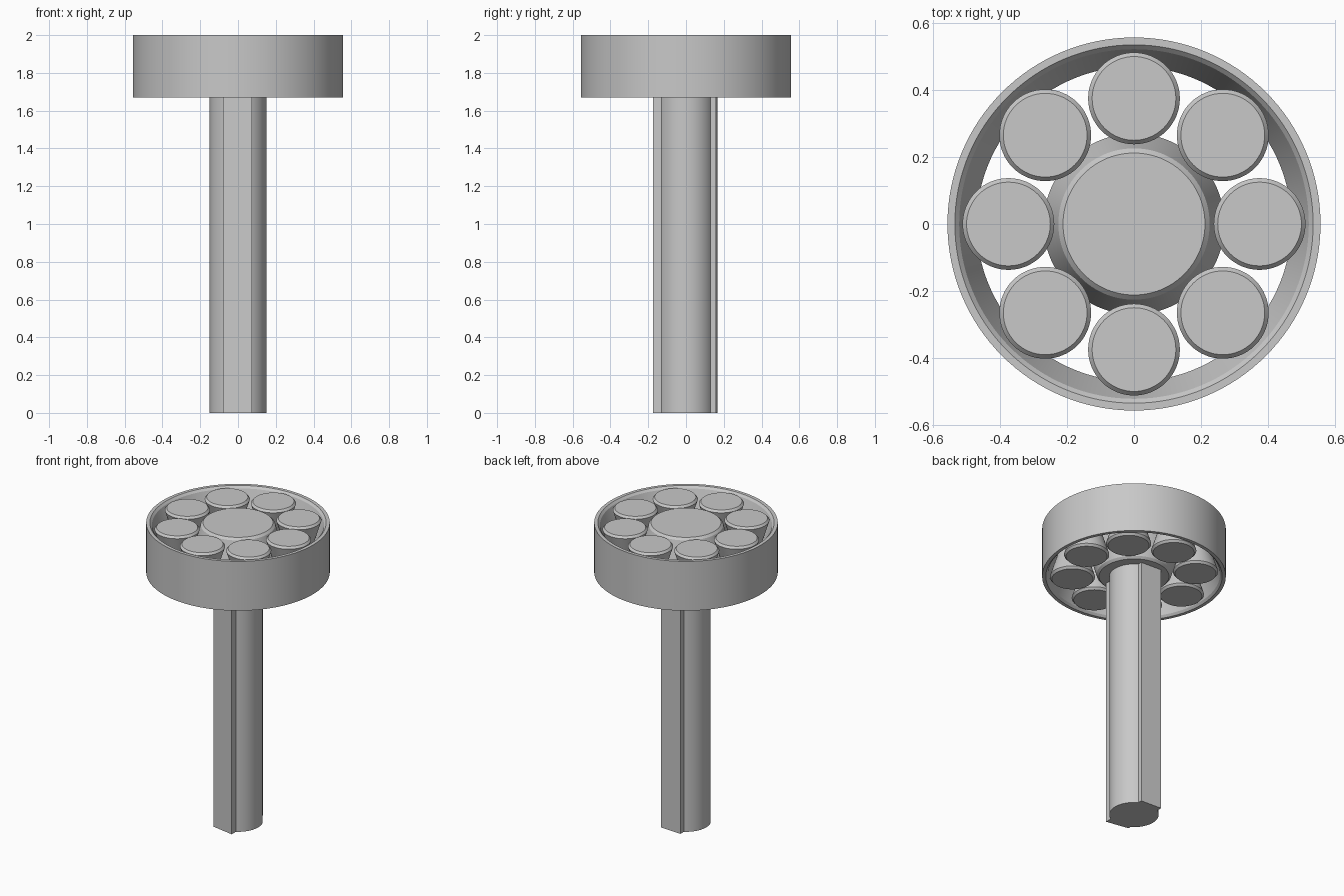
import bpy, bmesh, math

cube = bpy.data.objects.get("Cube")
if cube:
    bpy.data.objects.remove(cube, do_unlink=True)

grey = bpy.data.materials.new("plain grey")
grey.use_nodes = True
grey.diffuse_color = (0.58, 0.58, 0.58, 1)
grey.node_tree.nodes["Principled BSDF"].inputs["Base Color"].default_value = grey.diffuse_color

TOP, BOTTOM = 2.0, 1.67
MID = (TOP + BOTTOM) / 2
CHAMFER = 0.014


def finish(name, bm, angle=20):
    bmesh.ops.recalc_face_normals(bm, faces=bm.faces)
    mesh = bpy.data.meshes.new(name)
    bm.to_mesh(mesh)
    bm.free()
    mesh.materials.append(grey)
    obj = bpy.data.objects.new(name, mesh)
    bpy.context.collection.objects.link(obj)
    bpy.ops.object.select_all(action='DESELECT')
    obj.select_set(True)
    bpy.context.view_layer.objects.active = obj
    bpy.ops.object.shade_smooth_by_angle(angle=math.radians(angle))
    return obj


def lathe(name, profile, steps, closed=False, center=(0, 0)):
    """Sweep a (radius, z) profile round a vertical axis."""
    bm = bmesh.new()
    rings = []
    for r, z in profile:
        rings.append([bm.verts.new((center[0] + r * math.cos(2 * math.pi * i / steps),
                                    center[1] + r * math.sin(2 * math.pi * i / steps), z))
                      for i in range(steps)])
    pairs = list(zip(rings, rings[1:]))
    if closed:
        pairs.append((rings[-1], rings[0]))
    for a, b in pairs:
        for i in range(steps):
            j = (i + 1) % steps
            bm.faces.new((a[i], a[j], b[j], b[i]))
    if not closed:
        bm.faces.new(rings[0])
        bm.faces.new(rings[-1])
    return finish(name, bm)


def vee(face, rim, waist):
    """Chamfered profile that tapers to a waist or ridge at mid height."""
    return [(face, BOTTOM), (rim, BOTTOM + CHAMFER), (waist, MID),
            (rim, TOP - CHAMFER), (face, TOP)]


# Outer ring with inward ridge, and central hub with outward ridge
lathe("outer_ring", [(0.557, BOTTOM)] + vee(0.535, 0.522, 0.47) + [(0.557, TOP)], 128, closed=True)
lathe("center_hub", vee(0.212, 0.226, 0.27), 96)

# Eight waisted rollers
for k in range(8):
    a = k * math.pi / 4
    lathe(f"roller_{k + 1}", vee(0.125, 0.137, 0.09), 64,
          center=(0.375 * math.cos(a), 0.375 * math.sin(a)))

# Shaft: round section with a raised flat key at front and back
R = 0.15


def arc(start, end, n=24):
    return [(R * math.cos(math.radians(start + (end - start) * i / n)),
             R * math.sin(math.radians(start + (end - start) * i / n))) for i in range(n + 1)]


outline = (arc(-60, 60) + [(0.075, 0.158), (-0.075, 0.166)]
           + arc(120, 238) + [(-0.08, -0.147), (0.075, -0.174)])
bm = bmesh.new()
base = bm.faces.new([bm.verts.new((x, y, 0)) for x, y in outline])
ext = bmesh.ops.extrude_face_region(bm, geom=[base], use_keep_orig=True)
top_verts = [g for g in ext["geom"] if isinstance(g, bmesh.types.BMVert)]
bmesh.ops.translate(bm, verts=top_verts, vec=(0, 0, BOTTOM + 0.01))
finish("shaft", bm)
